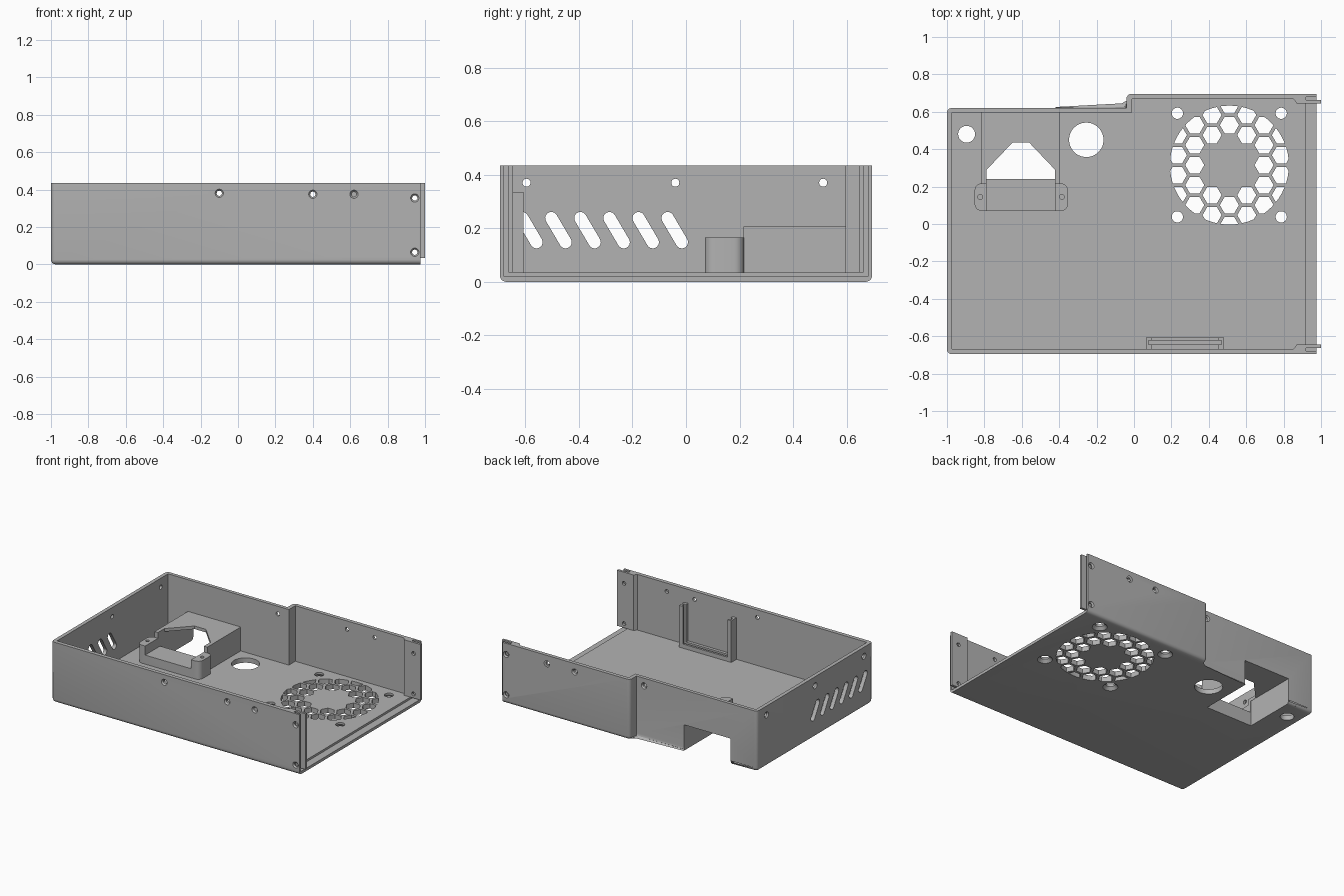
import bpy, bmesh, math
from mathutils import Matrix, Vector

if "Cube" in bpy.data.objects:
    bpy.data.objects.remove(bpy.data.objects["Cube"])

grey = bpy.data.materials.new("plain grey")
grey.use_nodes = True
colour = (0.45, 0.45, 0.45, 1)
grey.diffuse_color = colour
grey.node_tree.nodes["Principled BSDF"].inputs["Base Color"].default_value = colour

YZ = Matrix(((0, 0, 1, 0), (1, 0, 0, 0), (0, 1, 0, 0), (0, 0, 0, 1)))


def finish(name, bm):
    bmesh.ops.recalc_face_normals(bm, faces=bm.faces)
    me = bpy.data.meshes.new(name)
    bm.to_mesh(me)
    bm.free()
    me.materials.append(grey)
    ob = bpy.data.objects.new(name, me)
    bpy.context.collection.objects.link(ob)
    return ob


def add_prism(bm, pts, lo, hi, matrix=Matrix()):
    bottom = [bm.verts.new(matrix @ Vector((u, v, lo))) for u, v in pts]
    top = [bm.verts.new(matrix @ Vector((u, v, hi))) for u, v in pts]
    bm.faces.new(bottom[::-1])
    bm.faces.new(top)
    for i in range(len(pts)):
        j = (i + 1) % len(pts)
        bm.faces.new((bottom[i], bottom[j], top[j], top[i]))


def prism(name, pts, lo, hi, matrix=Matrix()):
    bm = bmesh.new()
    add_prism(bm, pts, lo, hi, matrix)
    return finish(name, bm)


def rect(x0, x1, y0, y1):
    return [(x0, y0), (x1, y0), (x1, y1), (x0, y1)]


def box(name, x0, x1, y0, y1, z0, z1):
    return prism(name, rect(x0, x1, y0, y1), z0, z1)


def arc(cx, cy, r, start, end, n):
    angles = [math.radians(start + (end - start) * i / n) for i in range(n + 1)]
    return [(cx + r * math.cos(a), cy + r * math.sin(a)) for a in angles]


def rod(a, b, r0, r1=None, n=32):
    a, b = Vector(a), Vector(b)
    m = Matrix.Translation((a + b) / 2) @ (b - a).to_track_quat('Z', 'Y').to_matrix().to_4x4()
    bm = bmesh.new()
    bmesh.ops.create_cone(bm, cap_ends=True, segments=n, radius1=r0,
                          radius2=r0 if r1 is None else r1, depth=(b - a).length, matrix=m)
    return finish("cutter", bm)


def combine(targets, tool, operation='DIFFERENCE'):
    for ob in targets:
        mod = ob.modifiers.new("cut", 'BOOLEAN')
        mod.operation, mod.solver, mod.object = operation, 'EXACT', tool
        bpy.context.view_layer.update()
        new = bpy.data.meshes.new_from_object(
            ob.evaluated_get(bpy.context.evaluated_depsgraph_get()))
        ob.modifiers.clear()
        ob.data = new
    bpy.data.objects.remove(tool)


# Stepped tray shell with rounded outer corners and lower edges
LEFT, END, FRONT, BACK, STEP = -1, 0.975, -0.695, 0.695, 0.62
HEIGHT, FLOOR = 0.435, 0.035
bm = bmesh.new()
add_prism(bm, [(LEFT, FRONT), (END, FRONT), (END, BACK), (-0.04, BACK),
               (-0.04, STEP), (LEFT, STEP)], 0, HEIGHT)
edges = []
for e in bm.edges:
    p, q = e.verts[0].co, e.verts[1].co
    at_end = min(p.x, q.x) > 0.9
    upright = abs(p.z - q.z) > 0.1
    inner_corner = abs(p.x + 0.04) < 0.001 and abs(p.y - STEP) < 0.001
    if not at_end and ((upright and not inner_corner) or max(p.z, q.z) < 0.001):
        edges.append(e)
bmesh.ops.bevel(bm, geom=edges, offset=0.025, segments=5, profile=0.5, affect='EDGES')
tray = finish("tray", bm)
combine([tray], prism("cutter", [(-0.973, -0.667), (1.1, -0.667), (1.1, 0.668),
                                 (-0.012, 0.668), (-0.012, 0.595), (-0.973, 0.595)], FLOOR, 1))
# Lowered lip and grooves at the open end
combine([tray], box("cutter", 0.92, 1.1, -0.68, 0.68, 0.02, 1))

# Guide tabs beside the open end
tabs = []
for side, name in ((-1, "front_tab"), (1, "back_tab")):
    outline = [(0.85, 0.672), (0.87, 0.645), (1.0, 0.645), (1.0, 0.662), (0.92, 0.662), (0.92, 0.672)]
    tabs.append(prism(name, [(x, side * y) for x, y in outline], FLOOR, HEIGHT))

# Socket duct and mounting bracket
duct = box("socket_duct", -0.815, -0.395, 0.215, 0.605, 0.025, 0.207)
pad = []
for cx, cy, start in ((-0.39, 0.18, 0), (-0.815, 0.18, 90), (-0.815, 0.107, 180), (-0.39, 0.107, 270)):
    pad += arc(cx, cy, 0.037, start, start + 90, 6)
bracket = prism("socket_bracket", pad, 0.025, 0.165)
combine([tray, duct], box("cutter", -0.79, -0.42, 0.24, 1, -0.1, 0.185))
combine([duct, bracket], prism("cutter", [(-0.788, 0), (-0.422, 0), (-0.422, 0.29), (-0.56, 0.435),
                                          (-0.65, 0.435), (-0.788, 0.29)], 0.1, 1))
for x in (-0.822, -0.386):
    combine([bracket], rod((x, 0.145, 0.06), (x, 0.145, 1), 0.013))

# Fan grille: honeycomb clipped by a circle, solid in the middle
FX, FY, PITCH = 0.51, 0.315, 0.107
bm = bmesh.new()
for i in range(-3, 4):
    for j in range(-3, 4):
        if 2 <= max(abs(i), abs(j), abs(i + j)) <= 3:
            cx, cy = FX + i * PITCH * math.sqrt(0.75), FY + (j + i / 2) * PITCH
            add_prism(bm, arc(cx, cy, 0.051, 0, 300, 5), -0.1, 0.1)
grille = finish("cutter", bm)
combine([grille], rod((FX, FY, -0.05), (FX, FY, 0.08), 0.318, n=64), 'INTERSECT')
combine([tray], grille)

# Floor holes, with countersunk fan screws
for x in (0.232, 0.787):
    for y in (0.038, 0.592):
        combine([tray], rod((x, y, -0.1), (x, y, 0.1), 0.03))
        combine([tray], rod((x, y, -0.001), (x, y, 0.02), 0.05, 0.03))
for x, y, r in ((-0.255, 0.45, 0.092), (-0.895, 0.48, 0.045)):
    combine([tray], rod((x, y, -0.1), (x, y, 0.1), r, n=48))

# Countersunk screw holes through front and back walls
for x, z in ((-0.1, 0.38), (0.4, 0.375), (0.62, 0.375), (0.945, 0.355), (0.945, 0.065)):
    targets = [tray] + (tabs if x > 0.9 else [])
    combine(targets, rod((x, -1, z), (x, 1, z), 0.014, n=24))
    back = STEP if x < -0.04 else BACK
    for y, inward in ((FRONT, 1), (back, -1)):
        combine([tray], rod((x, y - inward * 0.001, z), (x, y + inward * 0.01, z), 0.023, 0.014, 24))

# Screw holes and slanted vents in the end wall
for y in (-0.595, -0.04, 0.512):
    combine([tray], rod((-1.1, y, 0.37), (-0.9, y, 0.37), 0.015, n=24))
    combine([tray], rod((-1.001, y, 0.37), (-0.99, y, 0.37), 0.023, 0.015, 24))
tilt = math.degrees(math.atan2(0.09, -0.053))
for k in range(6):
    y = -0.558 + k * 0.1085
    slot = (arc(y, 0.148, 0.023, tilt + 90, tilt + 270, 10)
            + arc(y - 0.053, 0.238, 0.023, tilt - 90, tilt + 90, 10))
    combine([tray], prism("cutter", slot, -1.1, -0.9, YZ))

# U-shaped board holder on the front wall, grooved on its inside
holder = box("board_holder", 0.065, 0.48, -0.67, -0.607, 0.03, 0.335)
combine([holder], box("cutter", 0.095, 0.45, -0.8, -0.5, 0.065, 1))
combine([holder], box("cutter", 0.078, 0.467, -0.645, -0.622, 0.05, 1))

bpy.ops.object.select_all(action='DESELECT')
for ob in [tray, duct, bracket, holder] + tabs:
    ob.select_set(True)
bpy.context.view_layer.objects.active = tray
bpy.ops.object.shade_smooth_by_angle(angle=math.radians(30))
